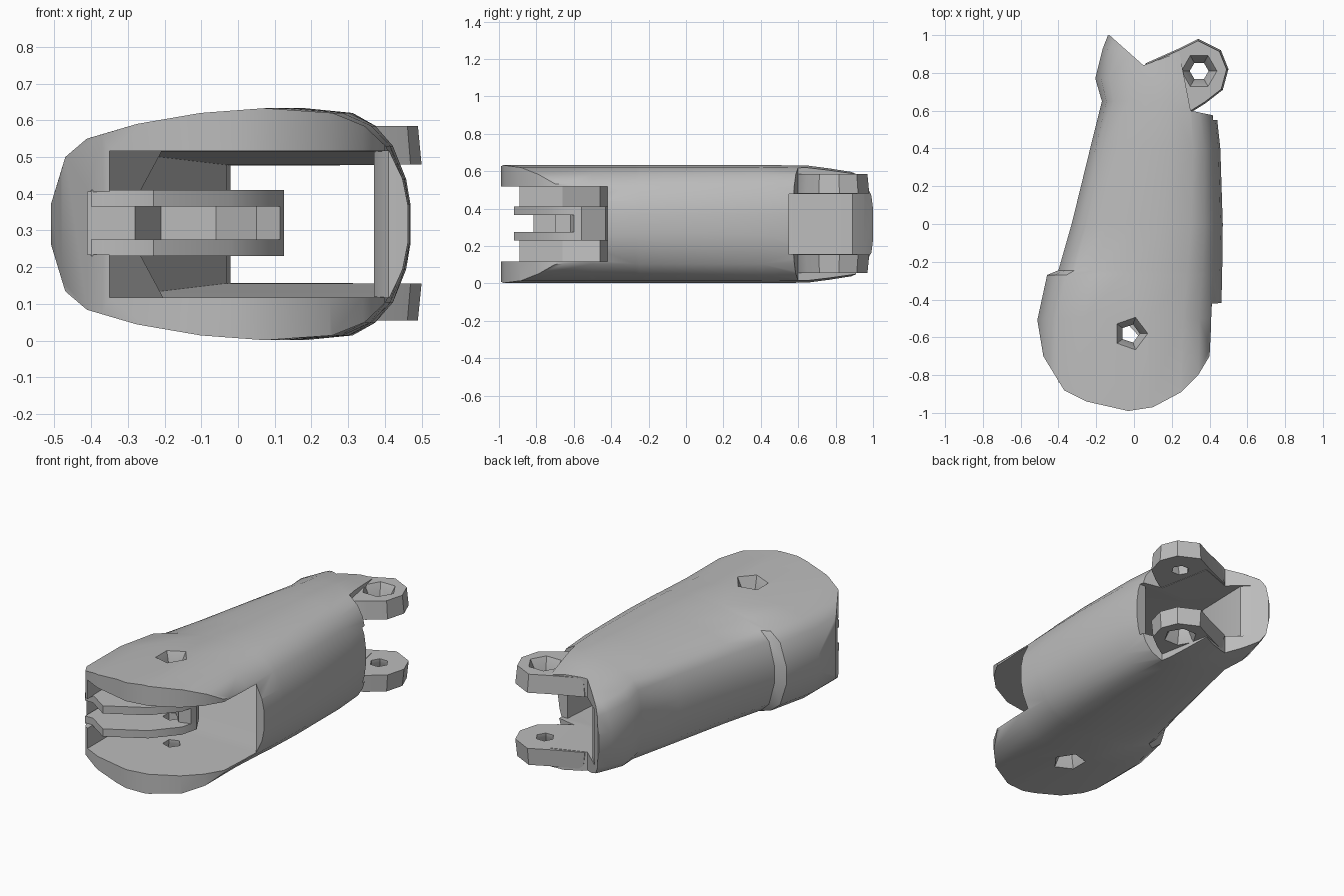
import bpy, bmesh, math
from mathutils import Vector

if "Cube" in bpy.data.objects:
    bpy.data.objects.remove(bpy.data.objects["Cube"], do_unlink=True)

grey = bpy.data.materials.new("plain grey")
grey.use_nodes = True
grey.diffuse_color = (0.5, 0.5, 0.5, 1)
grey.node_tree.nodes["Principled BSDF"].inputs["Base Color"].default_value = (0.5, 0.5, 0.5, 1)
MID = 0.317


def loft(name, rings):
    """Closed solid through rings that have equal point counts."""
    bm = bmesh.new()
    loops = [[bm.verts.new(p) for p in ring] for ring in rings]
    n = len(loops[0])
    for a, b in zip(loops, loops[1:]):
        for i in range(n):
            j = (i + 1) % n
            bm.faces.new((a[i], a[j], b[j], b[i]))
    bm.faces.new(loops[0])
    bm.faces.new(loops[-1])
    bmesh.ops.recalc_face_normals(bm, faces=bm.faces)
    mesh = bpy.data.meshes.new(name)
    bm.to_mesh(mesh)
    bm.free()
    ob = bpy.data.objects.new(name, mesh)
    bpy.context.collection.objects.link(ob)
    mesh.materials.append(grey)
    return ob


def prism(name, plan, low, high):
    return loft(name, [[(x, y, z) for x, y in plan] for z in (low, high)])


def ngon(x, y, r, sides, z):
    return [(x + r * math.cos(math.tau * i / sides), y + r * math.sin(math.tau * i / sides), z)
            for i in range(sides)]


def boolean(ob, cutter, operation="DIFFERENCE"):
    """Apply a boolean and discard its cutter."""
    mod = ob.modifiers.new("cut", "BOOLEAN")
    mod.operation, mod.solver, mod.object = operation, "EXACT", cutter
    bpy.context.view_layer.objects.active = ob
    bpy.ops.object.modifier_apply(modifier=mod.name)
    bpy.data.objects.remove(cutter, do_unlink=True)


def drill(ob, x, y, inner, outer, sides, low, high, depth):
    """Straight hole with a countersink at each outside face."""
    boolean(ob, loft("drill", [ngon(x, y, inner, sides, z) for z in (-0.2, 0.9)]))
    for face, inside in ((low, low + depth), (high, high - depth)):
        out = face + (face - inside) * 0.2
        boolean(ob, loft("sink", [ngon(x, y, inner * 0.98, sides, inside),
                                  ngon(x, y, outer, sides, out)]))


# Rounded body lofted along its length: y, left edge, side bulge, right edge, height factor
upper = [(0, .37), (.04, .5), (.1, .55), (.24, .59), (.42, .62), (.6, .633),
         (.79, .62), (.88, .585), (.94, .53), (.985, .44), (1, .37)]
section = upper + [(t, 2 * MID - z) for t, z in reversed(upper)]
stations = [(-1.05, -.51, 0, .46, 1), (-.5, -.5, -.01, .46, 1), (-.27, -.43, -.03, .467, 1),
            (-.245, -.4, 0, .467, 1), (0, -.33, 0, .47, 1), (.4, -.232, 0, .457, 1),
            (.65, -.17, 0, .43, .99), (.77, -.165, -.04, .41, .94),
            (.93, -.145, -.02, .38, .86), (1.02, -.13, 0, .36, .82)]
rings = []
for y, left, bulge, right, tall in stations:
    rings.append([(left + t * (right - left) + bulge * max(0, 1 - t / .24), y,
                   MID + (z - MID) * tall) for t, z in section])
body = loft("hollow_body", rings)

# Cavity open at the nose, on one side and at the back: y, left, right, half height
openings = [(-1.2, -.35, .9, .2), (-.425, -.35, .9, .2), (-.42, -.345, .41, .2),
            (-.36, -.33, .37, .197), (0, -.21, .37, .183), (.55, -.035, .38, .162),
            (.565, -.03, .9, .161), (.89, -.02, .9, .16), (1.2, -.3, .9, .16)]
boolean(body, loft("cavity", [[(a, y, MID - h), (b, y, MID - h), (b, y, MID + h), (a, y, MID + h)]
                              for y, a, b, h in openings]))

# Plan outline trims the round nose and notched back
plan = [(-.03, -.99), (.1, -.97), (.25, -.89), (.34, -.8), (.4, -.7), (.41, -.5), (.43, -.42),
        (.6, -.415), (.6, .57), (.42, .575), (.3, .6), (.24, .91), (.05, .84), (-.13, 1), (-.3, .98),
        (-.7, -.3), (-.51, -.52), (-.48, -.7), (-.37, -.88), (-.25, -.94)]
boolean(body, prism("plan_trim", plan, -0.2, 0.9), "INTERSECT")
drill(body, -.02, -.58, .05, .1, 5, .01, .63, .09)

# Gap in the wall between the bracket arms
boolean(body, prism("wall_gap", [(-.41, -1), (-.3, -1), (-.3, -.7), (-.41, -.7)], .235, .405))

# Rear hinge lugs, top and bottom
lug_plan = [(.08, .6), (.3, .59), (.38, .64), (.47, .71), (.5, .82), (.46, .92), (.34, .98),
            (.24, .93), (.06, .85)]
lugs = []
for name, outer, inner in (("upper_lug", .585, .48), ("lower_lug", .055, .155)):
    centre = Vector((.3, .78))
    top = [centre + (Vector(p) - centre) * .95 for p in lug_plan]
    lug = loft(name, [[(x, y, inner) for x, y in lug_plan], [(x, y, outer) for x, y in top]])
    drill(lug, .345, .81, .05, .1, 6, .055, .58, .08)
    lugs.append(lug)

# Inner bracket: two arms joined by a web behind the pivot
arm_plan = [(-.4, -.84), (-.35, -.84), (-.23, -.92), (-.02, -.8), (.1, -.66),
            (.125, -.56), (.05, -.43), (-.2, -.4), (-.4, -.42)]
web_plan = [(-.4, -.7), (-.28, -.7), (-.21, -.5), (-.06, -.5), (.05, -.62), (.115, -.6),
            (.125, -.56), (.05, -.43), (-.2, -.4), (-.4, -.42)]
bracket = [prism("upper_arm", arm_plan, .365, .41), prism("lower_arm", arm_plan, .23, .275),
           prism("bracket_web", web_plan, .275, .365)]
for arm in bracket[:2]:
    drill(arm, -.02, -.58, .05, .05, 5, .23, .41, .02)

# Flared ribs between the bracket and the slabs
ribs = []
for name, near, far in (("upper_rib", .4, .53), ("lower_rib", .24, .11)):
    ribs.append(loft(name, [[(-.38, -.66, z), (-.35, -.66, z), (x, -.46, z), (-.38, -.4, z)]
                            for x, z in ((-.27, near), (-.2, far))]))

for ob in [body] + lugs + bracket + ribs:
    bpy.ops.object.select_all(action="DESELECT")
    ob.select_set(True)
    bpy.context.view_layer.objects.active = ob
    bpy.ops.object.shade_smooth_by_angle(angle=math.radians(35))
